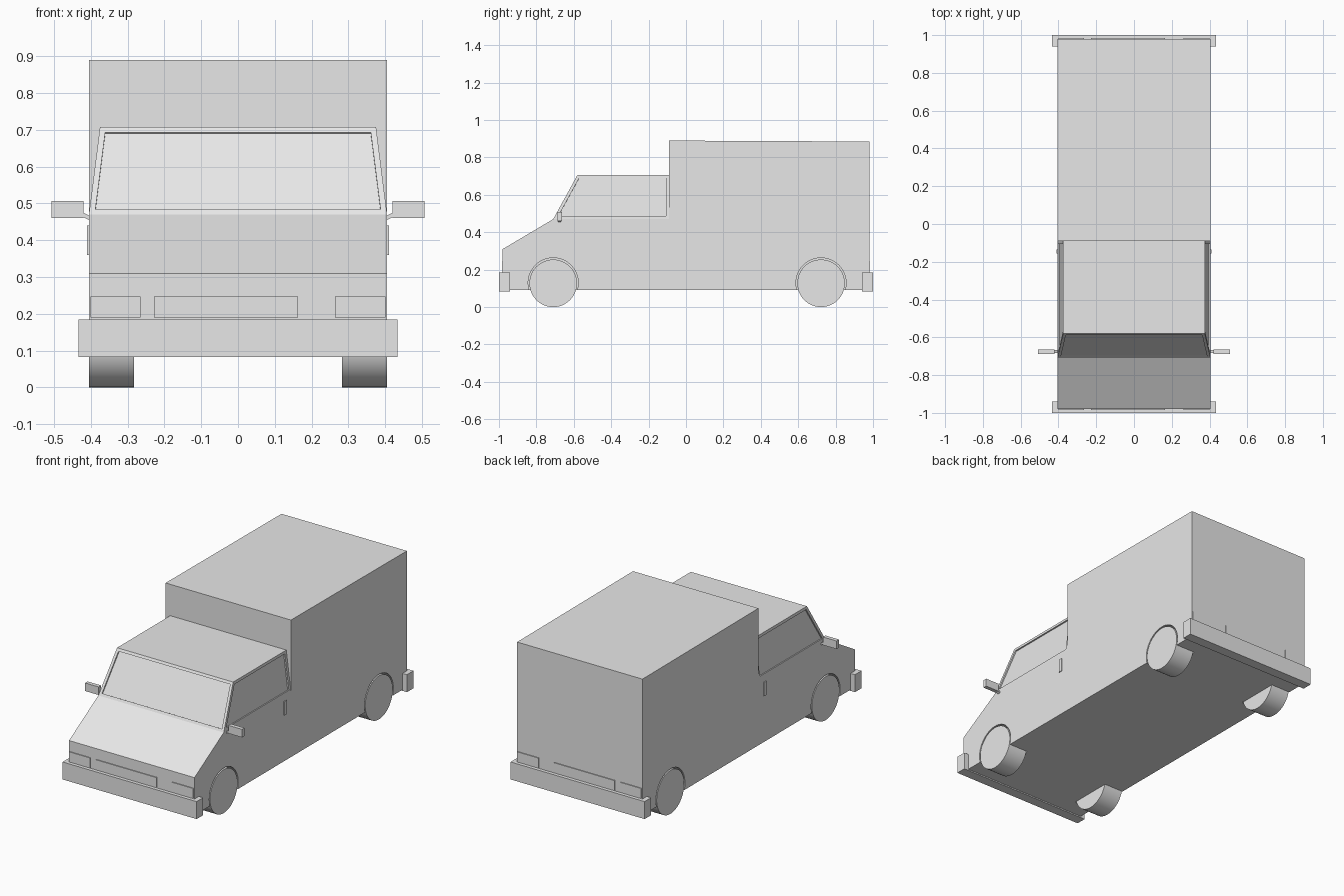
import bpy
import bmesh
import math
from mathutils import Vector

cube = bpy.data.objects.get("Cube")
if cube:
    bpy.data.objects.remove(cube, do_unlink=True)

GREY = (0.8, 0.8, 0.8, 1.0)
paint = bpy.data.materials.new("light_grey")
paint.use_nodes = True
paint.diffuse_color = GREY
paint.node_tree.nodes["Principled BSDF"].inputs["Base Color"].default_value = GREY

HALF = 0.405


def finish(name, bm):
    """Turn a bmesh into a named, painted object."""
    bmesh.ops.recalc_face_normals(bm, faces=bm.faces)
    mesh = bpy.data.meshes.new(name)
    bm.to_mesh(mesh)
    bm.free()
    mesh.materials.append(paint)
    obj = bpy.data.objects.new(name, mesh)
    bpy.context.collection.objects.link(obj)
    return obj


def prism(profile, widths):
    """Symmetric solid from a (y, z) profile with a half width per point."""
    bm = bmesh.new()
    left, right = [[bm.verts.new((s * w, y, z)) for (y, z), w in zip(profile, widths)]
                   for s in (1, -1)]
    bm.faces.new(left)
    bm.faces.new(right[::-1])
    for i in range(len(profile)):
        j = (i + 1) % len(profile)
        bm.faces.new((left[i], right[i], right[j], left[j]))
    bmesh.ops.recalc_face_normals(bm, faces=bm.faces)
    return bm


def box(name, low, high):
    bm = bmesh.new()
    bmesh.ops.create_cube(bm, size=1)
    for v in bm.verts:
        v.co = Vector([a + (c + 0.5) * (b - a) for a, b, c in zip(low, high, v.co)])
    return finish(name, bm)


def cylinder(name, radius, x0, x1, y, z, sides=48):
    """Cylinder with its axle along x."""
    bpy.ops.mesh.primitive_cylinder_add(vertices=sides, radius=radius, depth=abs(x1 - x0),
                                        location=((x0 + x1) / 2, y, z),
                                        rotation=(0, math.pi / 2, 0))
    obj = bpy.context.object
    obj.name = name
    obj.data.materials.append(paint)
    return obj


# Lower body, hood and cargo box
side_profile = [(-0.98, 0.09), (-0.98, 0.31), (-0.71, 0.47), (-0.09, 0.47),
                (-0.09, 0.89), (0.98, 0.885), (0.98, 0.09)]
body = finish("body", prism(side_profile, [HALF] * len(side_profile)))

# Tapered cab with recessed windscreen and side windows
cab_profile = [(-0.71, 0.47), (-0.58, 0.707), (-0.09, 0.707), (-0.09, 0.47)]
bm = prism(cab_profile, [HALF, 0.375, 0.375, HALF])
bm.normal_update()
panes = [f for f in bm.faces if abs(f.normal.x) > 0.8 or
         (f.normal.y < -0.5 and f.normal.z > 0.2)]
bmesh.ops.inset_individual(bm, faces=panes, thickness=0.016, use_even_offset=True)
bmesh.ops.inset_individual(bm, faces=panes, thickness=0.0, depth=-0.008)
finish("cab", bm)

# Wheels in round arches
for side, s in (("left", 1), ("right", -1)):
    for end, y in (("front", -0.71), ("rear", 0.722)):
        arch = cylinder(f"{end}_{side}_arch_cutter", 0.134, s * 0.28, s * 0.5, y, 0.129)
        arch.hide_render = True
        arch.hide_viewport = True
        arch.display_type = 'WIRE'
        cut = body.modifiers.new(arch.name, 'BOOLEAN')
        cut.operation = 'DIFFERENCE'
        cut.solver = 'EXACT'
        cut.object = arch
        wheel = cylinder(f"{end}_{side}_wheel", 0.127, s * 0.283, s * HALF, y, 0.127)
        bpy.ops.object.shade_smooth_by_angle(angle=math.radians(35))

# Bumpers and lamp panels on both ends
for end, s in (("front", -1), ("rear", 1)):
    ys = sorted((s * 0.94, s * 1.0))
    box(f"{end}_bumper", (-0.433, ys[0], 0.083), (0.433, ys[1], 0.185))
    ys = sorted((s * 0.975, s * 0.985))
    for part, x0, x1 in (("right_lamp", -0.4, -0.265), ("grille", -0.228, 0.163),
                         ("left_lamp", 0.263, 0.4)):
        box(f"{end}_{part}", (x0, ys[0], 0.19), (x1, ys[1], 0.247))

# Mirrors, their stems, and door handles
for side, s in (("left", 1), ("right", -1)):
    def mirrored(name, low, high):
        xs = sorted((s * low[0], s * high[0]))
        return box(f"{side}_{name}", (xs[0], *low[1:]), (xs[1], *high[1:]))

    mirrored("mirror", (0.42, -0.687, 0.46), (0.507, -0.664, 0.507))
    stem = mirrored("mirror_stem", (0.395, -0.684, 0.45), (0.43, -0.667, 0.462))
    for v in stem.data.vertices:
        if abs(v.co.x) > 0.41:
            v.co.z += 0.018
    mirrored("door_handle", (0.4, -0.157, 0.36), (0.41, -0.135, 0.44))
